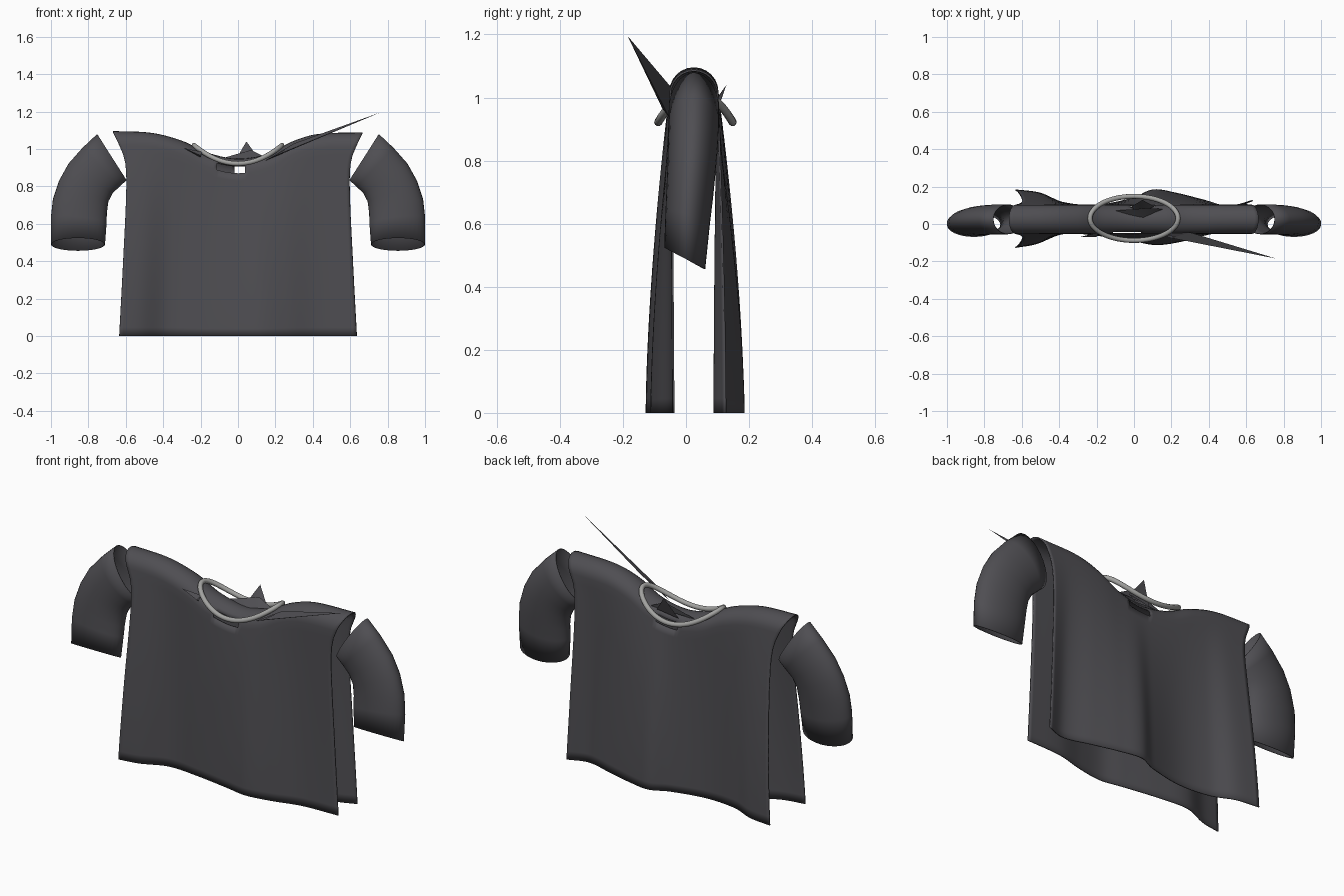
import bpy, math
from mathutils import Vector

if "Cube" in bpy.data.objects:
    bpy.data.objects.remove(bpy.data.objects["Cube"])


def material(name, rgb):
    m = bpy.data.materials.new(name)
    m.diffuse_color = (*rgb, 1)
    m.use_nodes = True
    m.node_tree.nodes["Principled BSDF"].inputs["Base Color"].default_value = m.diffuse_color
    return m


CLOTH = material("charcoal cloth", (0.078, 0.076, 0.085))
TRIM = material("grey collar", (0.36, 0.36, 0.35))


def add(name, verts, faces, mat, thick=0.0):
    me = bpy.data.meshes.new(name)
    me.from_pydata(verts, [], faces)
    me.materials.append(mat)
    ob = bpy.data.objects.new(name, me)
    bpy.context.collection.objects.link(ob)
    bpy.ops.object.select_all(action='DESELECT')
    ob.select_set(True)
    bpy.context.view_layer.objects.active = ob
    bpy.ops.object.shade_smooth_by_angle(angle=math.radians(50))
    if thick:
        s = ob.modifiers.new("thickness", 'SOLIDIFY')
        s.thickness = thick
        s.offset = 0
    return ob


def curve(points, x):
    """Smooth interpolation through (x, value) pairs."""
    if x <= points[0][0]:
        return points[0][1]
    for i in range(len(points) - 1):
        (x0, y0), (x1, y1) = points[i], points[i + 1]
        if x <= x1:
            def slope(k):
                a, b = points[max(k - 1, 0)], points[min(k + 1, len(points) - 1)]
                return (b[1] - a[1]) / (b[0] - a[0])
            h = x1 - x0
            t = (x - x0) / h
            return ((2*t**3 - 3*t**2 + 1) * y0 + (t**3 - 2*t**2 + t) * h * slope(i)
                    + (3*t**2 - 2*t**3) * y1 + (t**3 - t**2) * h * slope(i + 1))
    return points[-1][1]


# Ridge height, hem folds and side outline of the body
RIDGE = [(-0.65, 1.093), (-0.45, 1.083), (-0.3, 1.04), (-0.18, 0.98), (0, 0.945),
         (0.18, 0.975), (0.3, 1.04), (0.42, 1.077), (0.65, 1.086)]
FRONT = [(-0.63, -0.125), (-0.52, -0.105), (-0.38, -0.05), (-0.2, -0.06), (0, -0.09),
         (0.12, -0.11), (0.26, -0.09), (0.42, -0.05), (0.63, -0.04)]
BACK = [(-0.63, 0.182), (-0.5, 0.165), (-0.38, 0.115), (-0.2, 0.1), (0, 0.14),
        (0.1, 0.182), (0.22, 0.165), (0.36, 0.13), (0.52, 0.09), (0.63, 0.125)]
WIDTH = [(0, 0.635), (0.4, 0.614), (0.8, 0.597), (0.94, 0.605), (1.02, 0.635), (1.09, 0.668)]

NX, NP, NA = 64, 22, 12
ARC = 0.075


def body_point(i, j):
    u = -1 + 2 * i / NX
    top = curve(RIDGE, u * 0.65)
    base = top - ARC
    if j <= NP or j >= NP + NA:
        front = j <= NP
        t = j / NP if front else (2 * NP + NA - j) / NP
        z = t * base
        fall = 1 - t ** 1.6
        hem = curve(FRONT if front else BACK, u * 0.63)
        start = -0.05 if front else 0.1
        y = start + (hem - start) * fall
    else:
        a = math.pi * (1 - (j - NP) / NA)
        y, z = 0.025 + 0.075 * math.cos(a), base + ARC * math.sin(a)
    return (u * curve(WIDTH, z), y, z)


rows = 2 * NP + NA + 1
verts = [body_point(i, j) for j in range(rows) for i in range(NX + 1)]
faces = []
for j in range(rows - 1):
    for i in range(NX):
        u = (i + 0.5) / NX * 2 - 1
        # torn slits either side of the neck
        if (j in (NP, NP + 1) and -0.2 < u < 0.05) or \
           (j in (NP + NA - 1, NP + NA - 2) and -0.02 < u < 0.2):
            continue
        a = j * (NX + 1) + i
        faces.append((a, a + 1, a + NX + 2, a + NX + 1))
add("shirt_body", verts, faces, CLOTH, 0.006)

# Sleeves: open elliptical tubes, (outer x, z), (inner x, z), centre y, half depth
SECTIONS = [((0.752, 1.078), (0.597, 0.835), 0.025, 0.078),
            ((0.83, 1.005), (0.635, 0.80), 0.025, 0.078),
            ((0.905, 0.92), (0.672, 0.765), 0.022, 0.077),
            ((0.955, 0.83), (0.695, 0.72), 0.018, 0.075),
            ((0.988, 0.73), (0.703, 0.66), 0.012, 0.072),
            ((0.999, 0.63), (0.705, 0.60), 0.005, 0.068),
            ((0.998, 0.49), (0.713, 0.49), -0.004, 0.063)]
N = 32


def sleeve(name, side):
    vs, fs = [], []
    for k, (o, n, cy, d) in enumerate(SECTIONS):
        slant = 0.034 * max(0, k - 3) / 3
        for s in range(N):
            a = 2 * math.pi * s / N
            c, sn = math.cos(a), math.sin(a)
            vs.append((side * ((o[0] + n[0]) / 2 + (o[0] - n[0]) / 2 * c), cy + d * sn,
                       (o[1] + n[1]) / 2 + (o[1] - n[1]) / 2 * c - slant * sn))
    for k in range(len(SECTIONS) - 1):
        for s in range(N):
            q = (k * N + s, k * N + (s + 1) % N, (k + 1) * N + (s + 1) % N, (k + 1) * N + s)
            fs.append(q[::-1] if side > 0 else q)
    add(name, vs, fs, CLOTH, 0.004)


sleeve("right_sleeve", 1)
sleeve("left_sleeve", -1)

# Collar: saddle-shaped ring of round section
M, S, R = 64, 10, 0.013
path = []
for k in range(M):
    a = 2 * math.pi * k / M
    path.append(Vector((0.235 * math.cos(a), 0.03 + 0.118 * math.sin(a),
                        0.922 + 0.098 * math.cos(a) ** 2)))
vs, fs = [], []
for k in range(M):
    tan = (path[(k + 1) % M] - path[k - 1]).normalized()
    side = tan.cross(Vector((0, 0, 1))).normalized()
    up = side.cross(tan)
    for s in range(S):
        a = 2 * math.pi * s / S
        vs.append(path[k] + R * (math.cos(a) * side + math.sin(a) * up))
        fs.append((k * S + s, k * S + (s + 1) % S,
                   (k + 1) % M * S + (s + 1) % S, (k + 1) % M * S + s))
add("collar", vs, [f[::-1] for f in fs], TRIM)

# Pulled shards of cloth around the neck
FAN = [(0, 1, 3), (1, 2, 3), (2, 0, 3)]
add("long_shard", [(0.14, -0.052, 0.935), (0.30, -0.045, 1.03), (0.2, -0.075, 0.965),
                   (0.76, -0.185, 1.195)], FAN, CLOTH)
add("left_shard", [(-0.2, -0.055, 0.955), (-0.19, -0.045, 0.985), (-0.2, -0.07, 0.965),
                   (-0.29, -0.07, 1.005)], FAN, CLOTH)
add("back_shard", [(-0.02, 0.09, 0.93), (0.11, 0.095, 0.95), (0.04, 0.06, 0.945),
                   (0.045, 0.128, 1.04)], FAN, CLOTH)
add("neck_fold", [(-0.12, 0.07, 0.94), (0.16, 0.08, 0.95), (0.05, 0.03, 0.945),
                  (0.07, 0.085, 0.995)], FAN, CLOTH)
